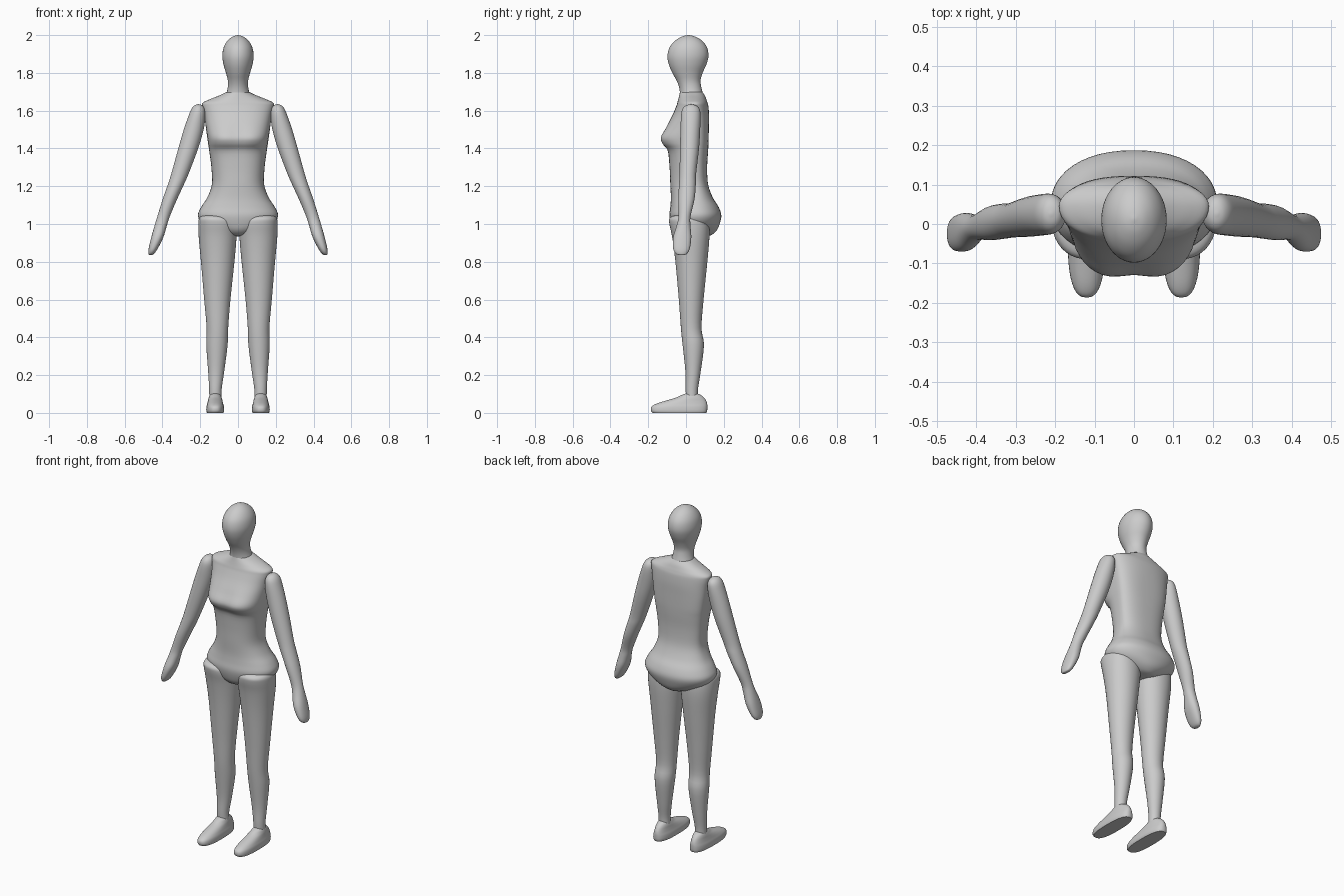
import bpy, bmesh, math


def spline(rings, steps):
    """Smoothly interpolate the key rings (Catmull-Rom)."""
    out, last = [], len(rings) - 1
    for i in range(last):
        a, b = rings[max(i - 1, 0)], rings[i]
        c, d = rings[i + 1], rings[min(i + 2, last)]
        for s in range(steps):
            t = s / steps
            out.append([q + 0.5 * t * (r - p + t * (2*p - 5*q + 4*r - u + t * (3*(q - r) + u - p)))
                        for p, q, r, u in zip(a, b, c, d)])
    return out + [list(rings[-1])]


def section(x0, x1, yf, yb, n, yc, count):
    """Superelliptic cross-section with its widest line at y = yc."""
    pts = []
    for k in range(count):
        a = 2 * math.pi * k / count
        c, s = math.cos(a), math.sin(a)
        u = math.copysign(abs(c) ** (2 / n), c)
        v = math.copysign(abs(s) ** (2 / n), s)
        pts.append(((x0 + x1) / 2 + u * (x1 - x0) / 2,
                    yc + v * ((yb - yc) if v > 0 else (yc - yf))))
    return pts


def loft(name, rings, mirror=False, yc=None, count=48, steps=4, shape=None):
    """Rings are (z, x0, x1, front y, back y, squareness)."""
    bm = bmesh.new()
    loops = []
    for z, x0, x1, yf, yb, n in spline(rings, steps):
        mid = (yf + yb) / 2 if yc is None else yc
        pts = section(x0, x1, yf, yb, n, mid, count)
        loops.append([bm.verts.new(shape(x, y, z) if shape else (x, y, z)) for x, y in pts])
    for lo, hi in zip(loops, loops[1:]):
        for k in range(count):
            j = (k + 1) % count
            bm.faces.new((lo[k], lo[j], hi[j], hi[k]))
    bm.faces.new(loops[0])
    bm.faces.new(loops[-1])
    bmesh.ops.recalc_face_normals(bm, faces=bm.faces)
    mesh = bpy.data.meshes.new(name)
    bm.to_mesh(mesh)
    bm.free()
    ob = bpy.data.objects.new(name, mesh)
    bpy.context.collection.objects.link(ob)
    bpy.ops.object.select_all(action='DESELECT')
    ob.select_set(True)
    bpy.context.view_layer.objects.active = ob
    bpy.ops.object.shade_smooth_by_angle(angle=math.radians(45))
    if mirror:
        ob.modifiers.new("Mirror", 'MIRROR').use_mirror_merge = False
    return ob


def centred(rows):
    return [(z, -w, w, yf, yb, n) for z, w, yf, yb, n in rows]


def bust(x, y, z):
    """Slight hollow between the two sides of the chest."""
    if y < 0.03:
        y += 0.012 * math.exp(-(x / 0.05) ** 2 - ((z - 1.46) / 0.06) ** 2)
    return x, y, z


# Torso and pelvis
loft("torso", centred([
    (0.935, 0.015, 0.02, 0.11, 2),
    (0.942, 0.075, -0.035, 0.135, 2),
    (0.965, 0.135, -0.065, 0.162, 2),
    (1.00, 0.19, -0.08, 0.178, 2.1),
    (1.045, 0.212, -0.088, 0.187, 2.2),
    (1.09, 0.195, -0.083, 0.173, 2.2),
    (1.14, 0.163, -0.08, 0.142, 2.3),
    (1.21, 0.138, -0.083, 0.117, 2.4),
    (1.30, 0.141, -0.087, 0.112, 2.5),
    (1.385, 0.152, -0.098, 0.117, 2.6),
    (1.425, 0.158, -0.13, 0.119, 2.7),
    (1.46, 0.163, -0.14, 0.12, 2.7),
    (1.51, 0.170, -0.11, 0.121, 2.6),
    (1.57, 0.178, -0.075, 0.122, 2.4),
    (1.62, 0.188, -0.053, 0.119, 2.2),
    (1.642, 0.186, -0.046, 0.114, 2.1),
    (1.660, 0.150, -0.041, 0.108, 2),
    (1.680, 0.10, -0.036, 0.10, 2),
    (1.698, 0.062, -0.032, 0.088, 2),
]), yc=0.045, shape=bust)

# Head and neck
loft("head_and_neck", centred([
    (1.66, 0.075, -0.035, 0.095, 2),
    (1.69, 0.062, -0.032, 0.09, 2),
    (1.725, 0.054, -0.037, 0.081, 2),
    (1.76, 0.054, -0.05, 0.077, 2),
    (1.80, 0.064, -0.072, 0.088, 2),
    (1.845, 0.077, -0.091, 0.108, 2),
    (1.89, 0.083, -0.098, 0.119, 2),
    (1.935, 0.076, -0.087, 0.111, 2),
    (1.97, 0.056, -0.058, 0.085, 2),
    (1.992, 0.029, -0.022, 0.049, 2),
    (2.00, 0.003, 0.01, 0.016, 2),
]))

# Arms with mitten hands
loft("arms", [
    (0.835, 0.462, 0.469, -0.03, -0.015, 2),
    (0.842, 0.445, 0.474, -0.053, 0.005, 2.2),
    (0.87, 0.425, 0.473, -0.068, 0.02, 2.3),
    (0.93, 0.395, 0.459, -0.068, 0.028, 2.3),
    (0.99, 0.377, 0.442, -0.05, 0.024, 2.1),
    (1.04, 0.361, 0.427, -0.04, 0.024, 2),
    (1.13, 0.323, 0.399, -0.041, 0.045, 2),
    (1.21, 0.286, 0.371, -0.037, 0.052, 2),
    (1.27, 0.260, 0.352, -0.034, 0.054, 2),
    (1.40, 0.211, 0.316, -0.032, 0.069, 2),
    (1.50, 0.182, 0.287, -0.029, 0.075, 2),
    (1.575, 0.172, 0.261, -0.026, 0.077, 2),
    (1.61, 0.176, 0.246, -0.018, 0.071, 2),
    (1.628, 0.189, 0.230, 0.0, 0.053, 2),
    (1.634, 0.207, 0.213, 0.023, 0.029, 2),
], mirror=True, count=32)

# Legs
loft("legs", [
    (0.08, 0.087, 0.152, 0.0, 0.062, 2),
    (0.13, 0.086, 0.153, -0.002, 0.064, 2),
    (0.22, 0.073, 0.158, -0.003, 0.078, 2),
    (0.36, 0.055, 0.168, -0.018, 0.095, 2),
    (0.45, 0.052, 0.166, -0.027, 0.082, 2),
    (0.60, 0.040, 0.179, -0.038, 0.093, 2),
    (0.80, 0.019, 0.196, -0.056, 0.113, 2),
    (0.93, 0.008, 0.208, -0.073, 0.124, 2.1),
    (1.00, 0.010, 0.210, -0.088, 0.122, 2.2),
    (1.03, 0.028, 0.205, -0.087, 0.11, 2.2),
    (1.045, 0.065, 0.185, -0.06, 0.08, 2),
    (1.05, 0.115, 0.125, 0.0, 0.02, 2),
], mirror=True, count=40)

# Feet
loft("feet", [
    (0.00, 0.077, 0.165, -0.178, 0.108, 2.6),
    (0.012, 0.073, 0.168, -0.186, 0.112, 2.6),
    (0.032, 0.074, 0.167, -0.183, 0.113, 2.5),
    (0.048, 0.078, 0.163, -0.158, 0.112, 2.3),
    (0.064, 0.082, 0.159, -0.11, 0.107, 2.1),
    (0.08, 0.086, 0.155, -0.055, 0.096, 2),
    (0.095, 0.092, 0.149, -0.022, 0.078, 2),
    (0.104, 0.104, 0.136, 0.005, 0.055, 2),
    (0.106, 0.118, 0.122, 0.025, 0.035, 2),
], mirror=True, count=40)
